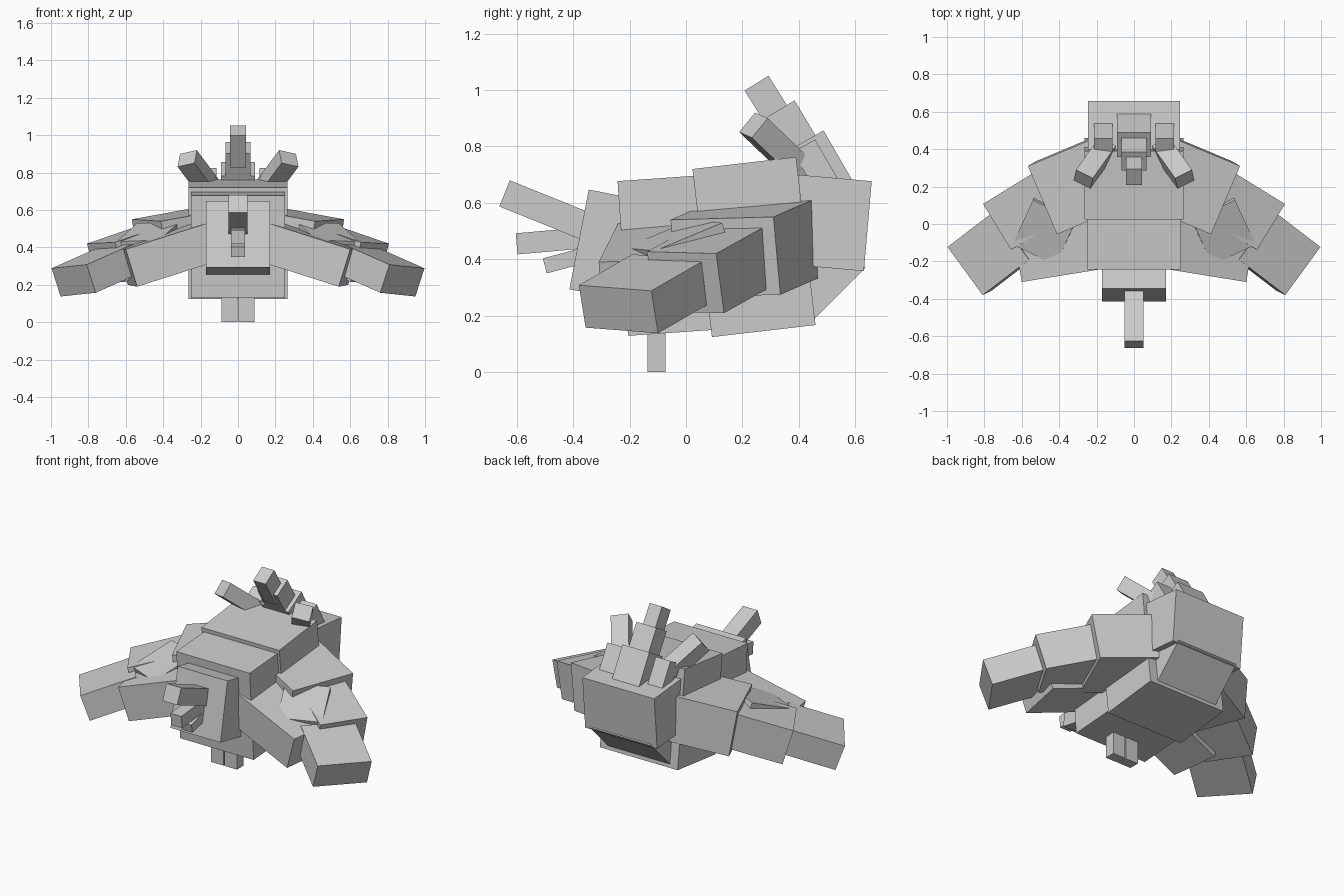
import bpy, bmesh
from math import radians, sin, cos
from mathutils import Vector

cube = bpy.data.objects.get("Cube")
if cube:
    bpy.data.objects.remove(cube, do_unlink=True)

GREY = (0.6, 0.6, 0.6, 1)
grey = bpy.data.materials.new("plain_grey")
grey.use_nodes = True
grey.diffuse_color = GREY
grey.node_tree.nodes["Principled BSDF"].inputs["Base Color"].default_value = GREY


def block(name, corner, a, b, c):
    """Box spanned by three edge vectors from one corner."""
    bm = bmesh.new()
    bmesh.ops.create_cube(bm, size=1)
    for v in bm.verts:
        s = v.co + Vector((0.5, 0.5, 0.5))
        v.co = corner + a * s.x + b * s.y + c * s.z
    bmesh.ops.recalc_face_normals(bm, faces=bm.faces)
    mesh = bpy.data.meshes.new(name)
    bm.to_mesh(mesh)
    bm.free()
    mesh.materials.append(grey)
    bpy.context.collection.objects.link(bpy.data.objects.new(name, mesh))


def tilted(name, y, z, angle, length, height, half, x=0):
    """Box placed by its upper front edge and pitched about x."""
    t = radians(angle)
    block(name, Vector((x - half, y, z)), Vector((2 * half, 0, 0)),
          Vector((0, cos(t), sin(t))) * length,
          Vector((0, sin(t), -cos(t))) * height)


def slab(name, p, edge, inward, length, thick):
    """Mirrored pair of boxes hanging below an outer top edge."""
    for side, sx in (("left", 1), ("right", -1)):
        flip = Vector((sx, 1, 1))
        a, c = Vector(edge), Vector(inward)
        c = (c - c.project(a)).normalized()
        d = a.cross(c).normalized()
        if d.z > 0:
            d.negate()
        block(side + "_" + name, Vector(p) * flip, a * flip,
              c * length * flip, d * thick * flip)


# Body and tail
tilted("chest", -0.243, 0.677, 4, 0.36, 0.55, 0.25)
tilted("rear_body", 0.023, 0.72, 6.6, 0.37, 0.60, 0.265)
tilted("rump", 0.36, 0.703, -5, 0.30, 0.32, 0.245)
tilted("under_tail", 0.305, 0.32, 45, 0.27, 0.20, 0.21)

# Head and beak
tilted("head", -0.345, 0.647, -11, 0.25, 0.36, 0.17)
tilted("upper_beak", -0.625, 0.68, -22, 0.34, 0.10, 0.05)
tilted("lower_beak", -0.604, 0.492, 5, 0.27, 0.075, 0.037)
tilted("chin", -0.508, 0.403, 15, 0.20, 0.055, 0.037)

# Legs
for side, sx in (("left", 1), ("right", -1)):
    tilted(side + "_leg", -0.137, 0.16, 0, 0.064, 0.16, 0.043, sx * 0.046)
    tilted(side + "_crest_root", 0.38, 0.78, 30, 0.09, 0.17, 0.05, sx * 0.165)

# Crest
tilted("crest_tip", 0.208, 0.998, 32, 0.10, 0.20, 0.042)
tilted("crest_middle", 0.285, 0.903, 31, 0.117, 0.25, 0.068)
tilted("crest_base", 0.358, 0.782, 30, 0.15, 0.20, 0.092)
slab("crest_feather", (0.31, 0.29, 0.90), (-0.09, -0.045, 0.02),
     (-0.07, 0.13, -0.12), 0.27, 0.09)

# Wings, shoulder to tip
slab("wing_inner", (0.567, 0.31, 0.55), (-0.155, -0.365, -0.01),
     (-0.30, 0.125, 0.055), 0.40, 0.28)
slab("wing_middle", (0.807, 0.107, 0.42), (-0.149, -0.245, 0.007),
     (-0.262, 0.161, 0.09), 0.36, 0.22)
slab("wing_outer", (0.997, -0.123, 0.288), (-0.188, -0.257, 0.02),
     (-0.206, 0.15, 0.09), 0.33, 0.16)
slab("wing_front", (0.65, -0.02, 0.40), (-0.05, -0.29, -0.01),
     (-0.36, 0.06, 0.115), 0.48, 0.21)
slab("wing_covert", (0.65, -0.11, 0.43), (-0.23, -0.11, 0.01),
     (-0.09, 0.13, 0.06), 0.28, 0.13)
